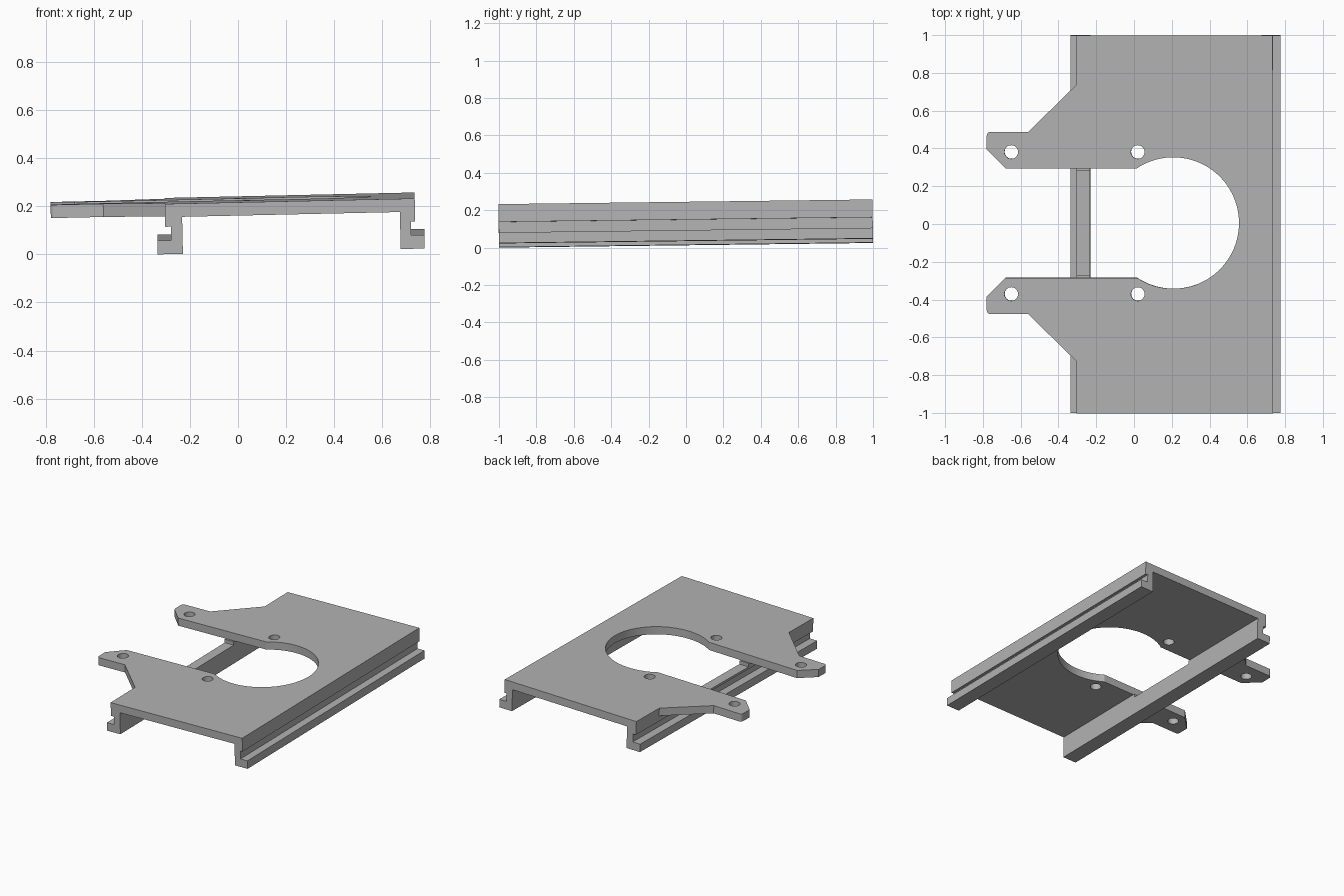
import bpy, bmesh, math
from mathutils import Matrix

if "Cube" in bpy.data.objects:
    bpy.data.objects.remove(bpy.data.objects["Cube"], do_unlink=True)

mat = bpy.data.materials.new("plain grey")
mat.use_nodes = True
GREY = (0.45, 0.45, 0.45, 1)
mat.diffuse_color = GREY
mat.node_tree.nodes["Principled BSDF"].inputs["Base Color"].default_value = GREY

# The whole bracket leans slightly up to the left and the back
TILT = Matrix.Rotation(-0.022, 4, 'Y') @ Matrix.Rotation(0.0125, 4, 'X')
BOTTOM, UNDER, TOP = 0.02, 0.174, 0.229
MID = 0.008


def add_object(name, mesh):
    obj = bpy.data.objects.new(name, mesh)
    bpy.context.collection.objects.link(obj)
    mesh.materials.clear()
    mesh.materials.append(mat)
    obj.matrix_world = TILT
    return obj


def arc(cx, cy, r, start, end, n):
    return [(cx + r * math.cos(start + (end - start) * i / n),
             cy + r * math.sin(start + (end - start) * i / n)) for i in range(n + 1)]


def sheet(name, loops, z0, z1):
    """Flat plate from an outline followed by hole loops."""
    curve = bpy.data.curves.new(name, 'CURVE')
    curve.dimensions = '2D'
    curve.fill_mode = 'BOTH'
    curve.extrude = (z1 - z0) / 2
    for loop in loops:
        spline = curve.splines.new('POLY')
        spline.points.add(len(loop) - 1)
        for point, (x, y) in zip(spline.points, loop):
            point.co = (x, y, 0, 1)
        spline.use_cyclic_u = True
    temp = bpy.data.objects.new(name + "_curve", curve)
    bpy.context.collection.objects.link(temp)
    deps = bpy.context.evaluated_depsgraph_get()
    mesh = bpy.data.meshes.new_from_object(temp.evaluated_get(deps))
    bpy.data.objects.remove(temp, do_unlink=True)
    bm = bmesh.new()
    bm.from_mesh(mesh)
    bmesh.ops.remove_doubles(bm, verts=bm.verts, dist=1e-5)
    bmesh.ops.translate(bm, verts=bm.verts, vec=(0, 0, (z0 + z1) / 2))
    bmesh.ops.recalc_face_normals(bm, faces=bm.faces)
    for face in bm.faces:
        face.smooth = False
    bm.to_mesh(mesh)
    bm.free()
    return add_object(name, mesh)


def rail(name, profile, y0, y1):
    """Extrude an x-z profile along y."""
    bm = bmesh.new()
    face = bm.faces.new([bm.verts.new((x, y0, z)) for x, z in profile])
    out = bmesh.ops.extrude_face_region(bm, geom=[face])
    moved = [v for v in out["geom"] if isinstance(v, bmesh.types.BMVert)]
    bmesh.ops.translate(bm, verts=moved, vec=(0, y1 - y0, 0))
    bmesh.ops.recalc_face_normals(bm, faces=bm.faces)
    mesh = bpy.data.meshes.new(name)
    bm.to_mesh(mesh)
    bm.free()
    return add_object(name, mesh)


# Base plate: back half of the outline, from the plate edge to the round opening
arm = [(-0.30, 0.732), (-0.556, 0.482)]
arm += arc(-0.755, 0.462, 0.02, math.pi / 2, math.pi, 5)
arm += [(-0.775, 0.39), (-0.675, 0.29)]
R = 0.348
neck = math.pi - math.asin(0.29 / R)
outline = [(0.74, 1), (-0.30, 1)]
outline += [(x, y + MID) for x, y in arm]
outline += arc(0.213, MID, R, neck, -neck, 64)
outline += [(x, MID - y) for x, y in reversed(arm)]
outline += [(-0.30, -1), (0.74, -1)]
holes = [arc(x, MID + s * 0.376, 0.036, 0, math.tau * 31 / 32, 31)
         for x in (-0.645, 0.025) for s in (-1, 1)]
sheet("base_plate", [outline] + holes, UNDER, TOP)

# Grooved rails under both long edges
SHELF, LIP = 0.077, 0.134


def rail_profile(inner, outer, groove, edge, top):
    return [(inner, BOTTOM), (outer, BOTTOM), (outer, SHELF), (groove, SHELF),
            (groove, LIP), (edge, LIP), (edge, top), (inner, top)]


rail("left_rail", rail_profile(0.677, 0.777, 0.722, 0.74, UNDER), -1, 1)

# The right rail is lowered where it crosses the slot
cuts = [(-1, -0.27, UNDER), (-0.27, 0.285, 0.15), (0.285, 1, UNDER)]
for part, (y0, y1, top) in zip(("front", "middle", "back"), cuts):
    rail("right_rail_" + part, rail_profile(-0.229, -0.334, -0.277, -0.30, top), y0, y1)
